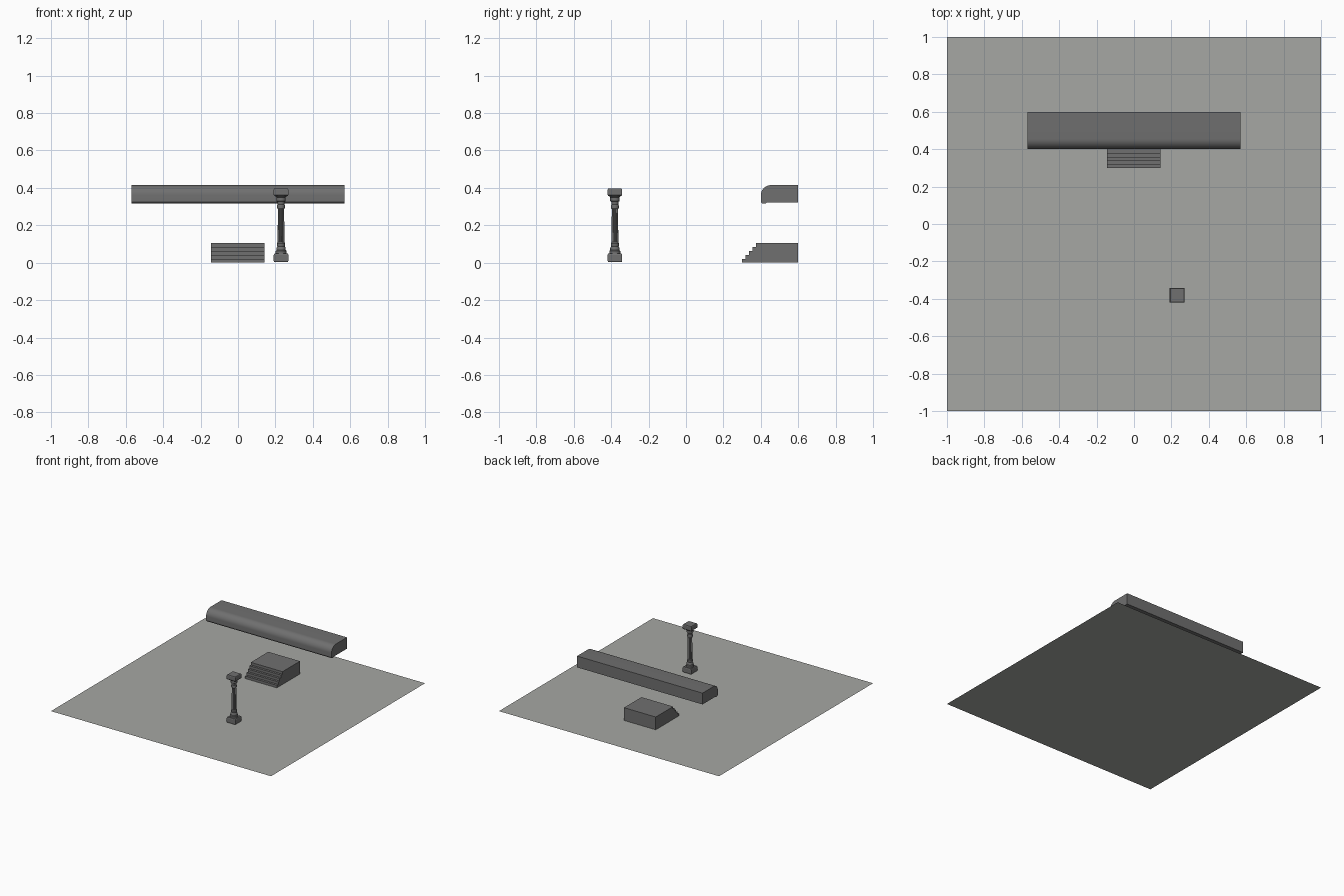
import bpy, bmesh, math

if "Cube" in bpy.data.objects:
    bpy.data.objects.remove(bpy.data.objects["Cube"])


def material(name, rgb):
    m = bpy.data.materials.new(name)
    m.diffuse_color = (*rgb, 1)
    m.use_nodes = True
    m.node_tree.nodes["Principled BSDF"].inputs["Base Color"].default_value = m.diffuse_color
    return m


STONE = material("dark grey stone", (0.16, 0.16, 0.16))
FLOOR = material("pale grey floor", (0.38, 0.39, 0.37))


def finish(name, bm, mat, smooth=False):
    bmesh.ops.recalc_face_normals(bm, faces=bm.faces)
    me = bpy.data.meshes.new(name)
    bm.to_mesh(me)
    bm.free()
    me.materials.append(mat)
    ob = bpy.data.objects.new(name, me)
    bpy.context.collection.objects.link(ob)
    if smooth:
        bpy.ops.object.select_all(action='DESELECT')
        ob.select_set(True)
        bpy.context.view_layer.objects.active = ob
        bpy.ops.object.shade_smooth_by_angle(angle=math.radians(30))
    return ob


def extrude_x(name, profile, x0, x1, mat, smooth=False):
    """Extrude a (y, z) outline along x."""
    bm = bmesh.new()
    face = bm.faces.new([bm.verts.new((x0, y, z)) for y, z in profile])
    out = bmesh.ops.extrude_face_region(bm, geom=[face])["geom"]
    bmesh.ops.translate(bm, vec=(x1 - x0, 0, 0),
                        verts=[v for v in out if isinstance(v, bmesh.types.BMVert)])
    return finish(name, bm, mat, smooth)


def loft(name, rings, cx, cy, mat, smooth=False):
    """Skin a stack of rings, each a list of (x, y, z), and cap both ends."""
    bm = bmesh.new()
    rows = [[bm.verts.new((cx + x, cy + y, z)) for x, y, z in r] for r in rings]
    n = len(rows[0])
    for a, b in zip(rows, rows[1:]):
        for i in range(n):
            j = (i + 1) % n
            bm.faces.new((a[i], a[j], b[j], b[i]))
    bm.faces.new(rows[0][::-1])
    bm.faces.new(rows[-1])
    return finish(name, bm, mat, smooth)


def ring(r, z, n=24, turn=0.0, flute=0.0):
    return [((r - flute * (i % 2)) * math.cos(turn + math.tau * i / n),
             (r - flute * (i % 2)) * math.sin(turn + math.tau * i / n), z) for i in range(n)]


def square(half, z):
    return ring(half * math.sqrt(2), z, 4, math.pi / 4)


# floor sheet
bm = bmesh.new()
bmesh.ops.create_grid(bm, x_segments=1, y_segments=1, size=1)
finish("floor", bm, FLOOR)

# beam with a rounded front edge and a small lip underneath
R = 0.055
arc = [(0.40 + R - R * math.cos(t), 0.415 - R + R * math.sin(t))
       for t in (math.pi / 2 * i / 10 for i in range(11))]
extrude_x("rounded_beam", [(0.60, 0.322), (0.432, 0.322), (0.426, 0.317), (0.407, 0.317),
                           (0.40, 0.325)] + arc + [(0.60, 0.415)], -0.57, 0.57, STONE, True)

# staircase block
STEPS, RUN, RISE = 5, 0.0185, 0.021
outline = [(0.60, 0.0)]
for i in range(STEPS):
    outline += [(0.30 + RUN * i, RISE * i), (0.30 + RUN * i, RISE * (i + 1))]
extrude_x("stairs", outline + [(0.60, STEPS * RISE)], -0.145, 0.143, STONE)

# column
CX, CY = 0.23, -0.38
loft("column_plinth", [square(0.036, 0.004), square(0.039, 0.010), square(0.039, 0.042),
                       square(0.036, 0.048)], CX, CY, STONE)
loft("column_base", [ring(r, z) for r, z in (
    (0.030, 0.046), (0.030, 0.062), (0.025, 0.067), (0.025, 0.078), (0.020, 0.088),
    (0.022, 0.093), (0.022, 0.104), (0.018, 0.110))], CX, CY, STONE, True)
loft("column_shaft", [ring(0.0185, 0.108, 24, 0, 0.003), ring(0.0165, 0.292, 24, 0, 0.003)],
     CX, CY, STONE)
loft("column_capital", [ring(r, z) for r, z in (
    (0.018, 0.288), (0.021, 0.293), (0.021, 0.306), (0.018, 0.311), (0.020, 0.326),
    (0.025, 0.330), (0.025, 0.350), (0.030, 0.354), (0.030, 0.362))], CX, CY, STONE, True)
loft("column_abacus", [square(0.036, 0.358), square(0.039, 0.362), square(0.039, 0.391),
                       square(0.036, 0.396)], CX, CY, STONE)
